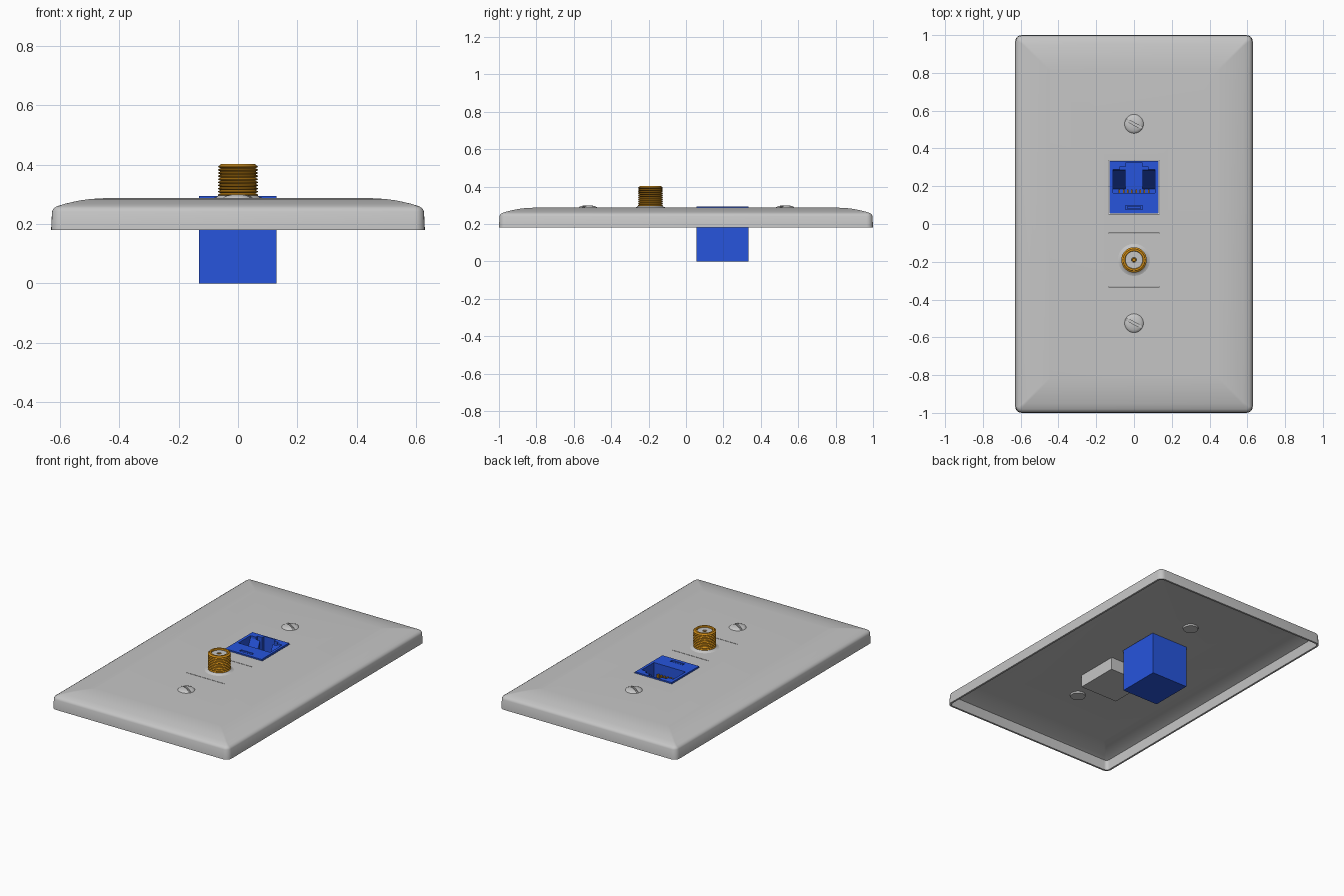
import bpy, bmesh, math
from mathutils import Matrix

if "Cube" in bpy.data.objects:
    bpy.data.objects.remove(bpy.data.objects["Cube"])


def material(name, color):
    m = bpy.data.materials.new(name)
    m.diffuse_color = (*color, 1)
    m.use_nodes = True
    m.node_tree.nodes["Principled BSDF"].inputs["Base Color"].default_value = m.diffuse_color
    return m


GREY = material("light grey plastic", (0.56, 0.56, 0.56))
BLUE = material("blue plastic", (0.02, 0.09, 0.72))
GOLD = material("gold metal", (0.62, 0.26, 0.008))


def finish(name, bm, mat, smooth=True):
    bmesh.ops.recalc_face_normals(bm, faces=bm.faces)
    me = bpy.data.meshes.new(name)
    bm.to_mesh(me)
    bm.free()
    ob = bpy.data.objects.new(name, me)
    bpy.context.collection.objects.link(ob)
    me.materials.append(mat)
    if smooth:
        smooth_edges(ob)
    return ob


def smooth_edges(ob):
    bpy.ops.object.select_all(action='DESELECT')
    bpy.context.view_layer.objects.active = ob
    ob.select_set(True)
    bpy.ops.object.shade_smooth_by_angle(angle=math.radians(32))


def loft(name, loops, mat, smooth=True):
    """Skin a stack of equal-length point loops and cap both ends."""
    bm = bmesh.new()
    rows = [[bm.verts.new(p) for p in loop] for loop in loops]
    n = len(rows[0])
    for a, b in zip(rows, rows[1:]):
        for i in range(n):
            j = (i + 1) % n
            bm.faces.new((a[i], a[j], b[j], b[i]))
    bm.faces.new(rows[0])
    bm.faces.new(rows[-1])
    return finish(name, bm, mat, smooth)


def prism(name, pts, z0, z1, mat):
    return loft(name, [[(x, y, z) for x, y in pts] for z in (z0, z1)], mat, False)


def box(name, x0, x1, y0, y1, z0, z1, mat):
    return prism(name, [(x0, y0), (x1, y0), (x1, y1), (x0, y1)], z0, z1, mat)


def lathe(name, profile, y, mat, n=32):
    """Turn (radius, z) points round a vertical axis at the given y."""
    ang = [2 * math.pi * i / n for i in range(n)]
    return loft(name, [[(r * math.cos(a), y + r * math.sin(a), z) for a in ang]
                       for r, z in profile], mat)


def cut(ob, cutter):
    mod = ob.modifiers.new("cut", 'BOOLEAN')
    mod.operation, mod.solver, mod.object = 'DIFFERENCE', 'EXACT', cutter
    bpy.context.view_layer.objects.active = ob
    bpy.ops.object.modifier_apply(modifier=mod.name)
    bpy.data.objects.remove(cutter)


def rounded_rect(inset, z, r=0.035, steps=5):
    hx, hy = 0.629 - inset, 1.0 - inset
    r = max(r - inset, 0.008)
    pts = []
    for k, (sx, sy) in enumerate([(1, 1), (-1, 1), (-1, -1), (1, -1)]):
        for i in range(steps + 1):
            a = math.pi / 2 * (k + i / steps)
            pts.append((sx * (hx - r) + r * math.cos(a),
                        sy * (hy - r) + r * math.sin(a), z))
    return pts


# Wall plate: hollow shell, from the underside round the rim to the crowned top
shell = [(0.15, 0.272), (0.06, 0.264), (0.014, 0.245), (0.012, 0.18),
         (0, 0.18), (0.003, 0.242), (0.008, 0.252), (0.02, 0.260),
         (0.05, 0.269), (0.09, 0.278), (0.13, 0.284), (0.18, 0.287)]
plate = loft("wall_plate", [rounded_rect(i, z) for i, z in shell], GREY, False)
for y0, y1 in ((0.055, 0.333), (-0.33, -0.05)):
    cut(plate, box("opening", -0.135, 0.135, y0 - 0.003, y1 + 0.003, 0.1, 0.4, GREY))
smooth_edges(plate)

# Network jack body with a stepped plug opening
jack = box("network_jack", -0.131, 0.129, 0.055, 0.333, 0, 0.294, BLUE)
half = [(0.112, 0.165), (0.112, 0.288), (0.075, 0.288), (0.075, 0.305),
        (0.042, 0.305), (0.042, 0.326)]
cut(jack, prism("plug_opening", half + [(-x, y) for x, y in reversed(half)],
                0.06, 0.4, BLUE))
# Latch slot in the jack face
cut(jack, box("latch_slot", -0.045, 0.045, 0.077, 0.097, 0.28, 0.4, BLUE))
box("latch_bar", -0.038, 0.038, 0.081, 0.093, 0.275, 0.293, BLUE)

# Sloping guides on both sides of the plug opening
for s in (-1, 1):
    bm = bmesh.new()
    ends = []
    for x in (0.045 * s, 0.113 * s):
        ends.append([bm.verts.new((x, y, z)) for y, z in
                     ((0.287, 0.28), (0.289, 0.06), (0.185, 0.06))])
    a, b = ends
    bm.faces.new(a)
    bm.faces.new(b)
    for i in range(3):
        j = (i + 1) % 3
        bm.faces.new((a[i], a[j], b[j], b[i]))
    finish("plug_guide", bm, BLUE, False)

# Row of eight contacts
for i in range(8):
    x = (i - 3.5) * 0.022
    box("contact", x - 0.004, x + 0.004, 0.163, 0.182, 0.06, 0.23, GOLD)

# Coaxial insert block and collar
CY = -0.19
box("coax_insert", -0.135, 0.135, -0.33, -0.05, 0.192, 0.287, GREY)
lathe("coax_collar", [(0.085, 0.28), (0.085, 0.287), (0.072, 0.291), (0.066, 0.297),
                      (0.05, 0.297)], CY, GREY)

# Threaded coaxial barrel with an open bore
thread = [(0.058, 0.285)]
for i in range(10):
    z = 0.293 + i * 0.0105
    thread += [(0.059, z), (0.067, z + 0.004), (0.067, z + 0.0065)]
thread += [(0.060, 0.398), (0.058, 0.402), (0.048, 0.402), (0.046, 0.399), (0.046, 0.33)]
lathe("coax_barrel", thread, CY, GOLD)

# Insulator with a small centre socket
lathe("coax_insulator", [(0.046, 0.33), (0.046, 0.392), (0.013, 0.392), (0.012, 0.36)],
      CY, GREY)
lathe("coax_socket", [(0.012, 0.35), (0.012, 0.390), (0.007, 0.390), (0.007, 0.365)],
      CY, GOLD, 16)

# Domed slotted mounting screws
for y in (-0.525, 0.53):
    screw = lathe("mounting_screw", [(0.045, 0.262), (0.05, 0.287), (0.047, 0.291),
                                     (0.036, 0.296), (0.02, 0.299), (0.006, 0.300)], y, GREY)
    slot = box("screw_slot", -0.07, 0.07, -0.006, 0.006, 0.289, 0.35, GREY)
    slot.data.transform(Matrix.Translation((0, y, 0)) @ Matrix.Rotation(math.radians(-28), 4, 'Z'))
    cut(screw, slot)
    smooth_edges(screw)
